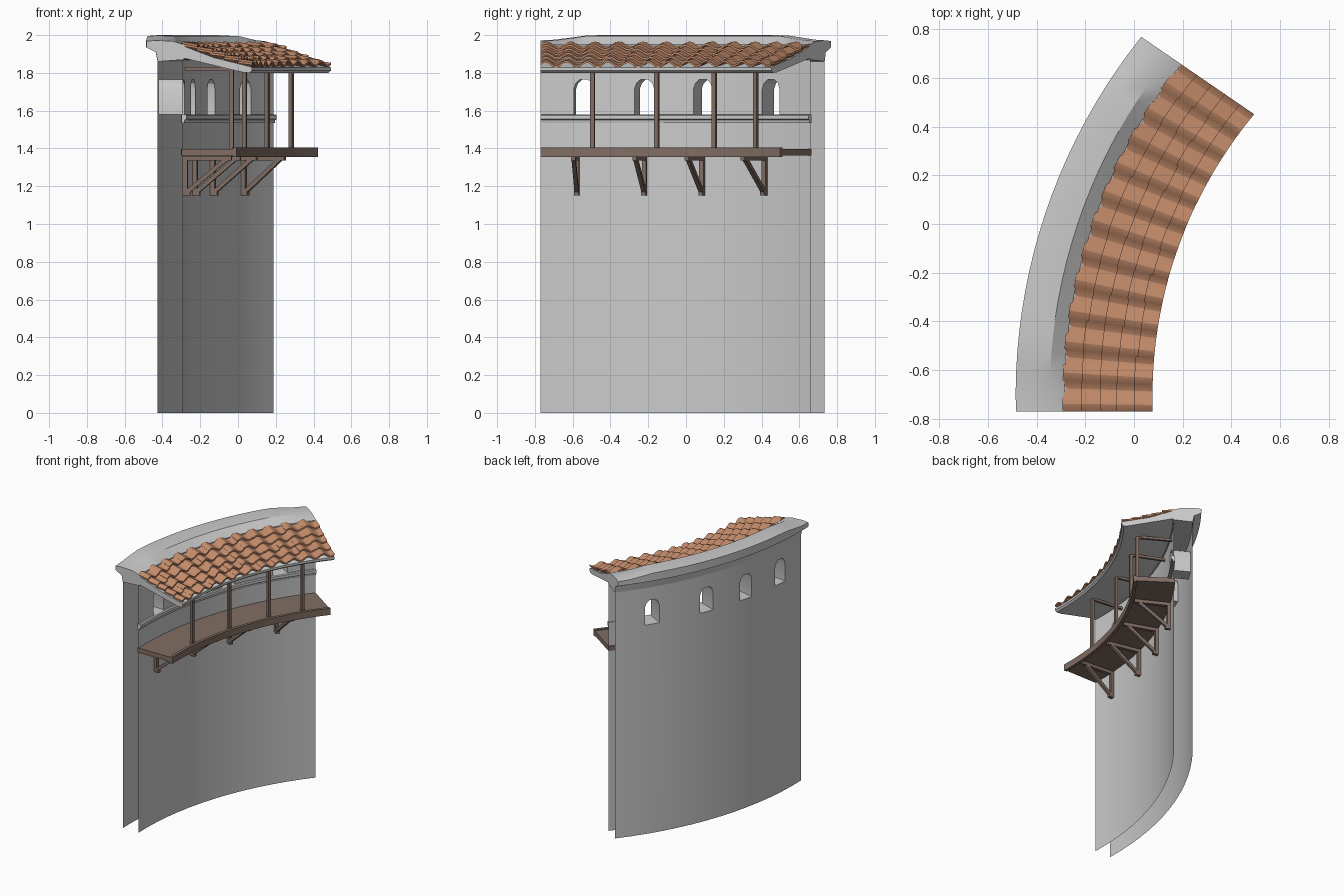
import bpy, bmesh, math, random
from mathutils import Vector

if "Cube" in bpy.data.objects:
    bpy.data.objects.remove(bpy.data.objects["Cube"])

random.seed(4)
R, PHI0, TURN = 2.36, math.radians(-1.6), math.radians(40.2)
END = math.radians(34.4)


def frame(t):
    """Outer edge point, inward normal and tangent at fraction t of the arc."""
    p = PHI0 + TURN * t
    a = Vector((-0.485 + R * (math.cos(PHI0) - math.cos(p)),
                -0.77 + R * (math.sin(p) - math.sin(PHI0)), 0))
    th = END * t
    return a, Vector((math.cos(th), -math.sin(th), 0)), Vector((math.sin(th), math.cos(th), 0))


def pos(t, d, z):
    a, n, _ = frame(t)
    return a + n * d + Vector((0, 0, z))


def t_at(y, d):
    lo, hi = 0.0, 1.0
    for _ in range(30):
        m = (lo + hi) / 2
        if pos(m, d, 0).y < y:
            lo = m
        else:
            hi = m
    return lo


def material(name, rgb):
    m = bpy.data.materials.new(name)
    m.diffuse_color = (*rgb, 1)
    m.use_nodes = True
    m.node_tree.nodes["Principled BSDF"].inputs["Base Color"].default_value = m.diffuse_color
    return m


wood = material("wood", (0.22, 0.155, 0.125))
clay = material("clay", (0.55, 0.26, 0.145))


def finish(name, bm, mat=None, smooth=True):
    bmesh.ops.recalc_face_normals(bm, faces=bm.faces[:])
    me = bpy.data.meshes.new(name)
    bm.to_mesh(me)
    bm.free()
    ob = bpy.data.objects.new(name, me)
    bpy.context.collection.objects.link(ob)
    if mat:
        me.materials.append(mat)
    if smooth:
        shade(ob)
    return ob


def shade(ob):
    bpy.ops.object.select_all(action='DESELECT')
    ob.select_set(True)
    bpy.context.view_layer.objects.active = ob
    bpy.ops.object.shade_smooth_by_angle(angle=math.radians(25))


def loft(bm, rings):
    """Skin closed rings of points and cap both ends."""
    vs = [[bm.verts.new(p) for p in r] for r in rings]
    k = len(vs[0])
    for a, b in zip(vs, vs[1:]):
        for i in range(k):
            j = (i + 1) % k
            bm.faces.new((a[i], a[j], b[j], b[i]))
    bm.faces.new(vs[0][::-1])
    bm.faces.new(vs[-1])


def sweep(name, profile, mat=None, n=14, lift=lambda t, d, z: 0, smooth=True):
    bm = bmesh.new()
    loft(bm, [[pos(i / n, d, z + lift(i / n, d, z)) for d, z in profile] for i in range(n + 1)])
    return finish(name, bm, mat, smooth)


def beam(bm, p, q, w, up):
    """Square bar from p to q."""
    ax = (q - p).normalized()
    s = ax.cross(up).normalized() * w / 2
    u = s.cross(ax).normalized() * w / 2
    loft(bm, [[c + s + u, c - s + u, c - s - u, c + s - u] for c in (p, q)])


# Curved wall, solid while the windows are cut
wall = sweep("wall", [(0.06, 0), (0.192, 0), (0.192, 1.9), (0.06, 1.9)], smooth=False)

# Arched window cutters
WIN = [-0.54, -0.22, 0.09, 0.45]
arch = [(-0.054, 1.58), (0.054, 1.58), (0.054, 1.715), (0.043, 1.745), (0.022, 1.764),
        (-0.022, 1.764), (-0.043, 1.745), (-0.054, 1.715)]
bm = bmesh.new()
for y in WIN:
    t = t_at(y, 0.192)
    _, n, tan = frame(t)
    loft(bm, [[pos(t, d, z) + tan * s for s, z in arch] for d in (-0.05, 0.3)])
cutter = finish("window_cutter", bm, smooth=False)
cutter.hide_render = True
mod = wall.modifiers.new("windows", 'BOOLEAN')
mod.object = cutter
mod.solver = 'EXACT'
bpy.context.view_layer.objects.active = wall
bpy.ops.object.modifier_apply(modifier=mod.name)
bpy.data.objects.remove(cutter)

# The wall is open at its foot, top and both ends
bm = bmesh.new()
bm.from_mesh(wall.data)
e0, _, etan = frame(1)
s0, _, stan = frame(0)


def is_open(f):
    zs = [v.co.z for v in f.verts]
    return (max(zs) < 0.001 or min(zs) > 1.899
            or all(abs((v.co - e0).dot(etan)) < 0.001 for v in f.verts)
            or all(abs((v.co - s0).dot(stan)) < 0.001 for v in f.verts))


bmesh.ops.delete(bm, geom=[f for f in bm.faces if is_open(f)], context='FACES')
bm.to_mesh(wall.data)
bm.free()
shade(wall)


# Wall coping and roof slab, with the crown rising toward the middle
def crown(t, d, z):
    if z < 1.96 or d > 0.2:
        return 0
    return 0.028 * max(0, min(1, min(t - 0.03, 0.97 - t) / 0.13))


sweep("coping", [(0.06, 1.86), (0.05, 1.91), (0.0, 1.935), (0.0, 1.968), (0.05, 1.972),
                 (0.14, 1.968), (0.2, 1.95), (0.2, 1.87)], n=20, lift=crown)
sweep("roof_slab", [(0.19, 1.88), (0.19, 1.945), (0.36, 1.88), (0.545, 1.835), (0.56, 1.828),
                    (0.56, 1.812), (0.545, 1.8), (0.51, 1.803)])

# String course below the windows
sweep("string_course", [(0.185, 1.535), (0.2, 1.535), (0.203, 1.55), (0.212, 1.555),
                        (0.212, 1.575), (0.205, 1.58), (0.185, 1.58)])

# Walkway deck and its edge board
sweep("deck", [(0.185, 1.362), (0.46, 1.362), (0.46, 1.398), (0.185, 1.398)], wood)
sweep("deck_edge", [(0.455, 1.355), (0.477, 1.355), (0.477, 1.405), (0.455, 1.405)], wood)

# Posts with a tie beam back to the wall
bm = bmesh.new()
for y in (-0.495, -0.155, 0.15, 0.37):
    t = t_at(y, 0.44)
    _, n, tan = frame(t)
    beam(bm, pos(t, 0.44, 1.39), pos(t, 0.44, 1.83), 0.022, n)
    beam(bm, pos(t, 0.19, 1.822), pos(t, 0.45, 1.822), 0.018, Vector((0, 0, 1)))
finish("posts", bm, wood, False)

# Triangular brackets under the deck
bm = bmesh.new()
for y in (-0.578, -0.22, 0.085, 0.415):
    t = t_at(y, 0.205)
    _, n, tan = frame(t)
    beam(bm, pos(t, 0.204, 1.15), pos(t, 0.204, 1.36), 0.024, n)
    beam(bm, pos(t, 0.195, 1.348), pos(t, 0.45, 1.348), 0.024, Vector((0, 0, 1)))
    beam(bm, pos(t, 0.207, 1.165), pos(t, 0.42, 1.343), 0.022, Vector((0, 0, 1)))
    beam(bm, pos(t, 0.192, 1.162), pos(t, 0.23, 1.162), 0.024, Vector((0, 0, 1)))
finish("brackets", bm, wood, False)

# S-shaped roof tiles in five overlapping rows
ROWS, COLS, SEG = 5, 12, 8
bm = bmesh.new()
for r in range(ROWS):
    for c in range(COLS):
        slip = random.uniform(-0.005, 0.005)
        tip = random.uniform(-0.003, 0.004)
        d0 = 0.192 + r * 0.073
        d1 = min(d0 + 0.082 + slip, 0.562)
        rings = []
        for k in range(SEG + 1):
            u = k / SEG
            t = (c + u) / COLS
            wave = 0.013 * math.sin(2 * math.pi * u)
            b0 = 1.943 - 0.34 * (d0 - 0.19) + 0.09 * (d0 - 0.19) ** 2
            b1 = 1.943 - 0.34 * (d1 - 0.19) + 0.09 * (d1 - 0.19) ** 2 + 0.014 + tip
            rings.append([pos(t, d0, b0 + wave), pos(t, d1, b1 + wave),
                          pos(t, d1, b1 + wave + 0.011), pos(t, d0, b0 + wave + 0.011)])
        loft(bm, rings)
finish("roof_tiles", bm, clay)
